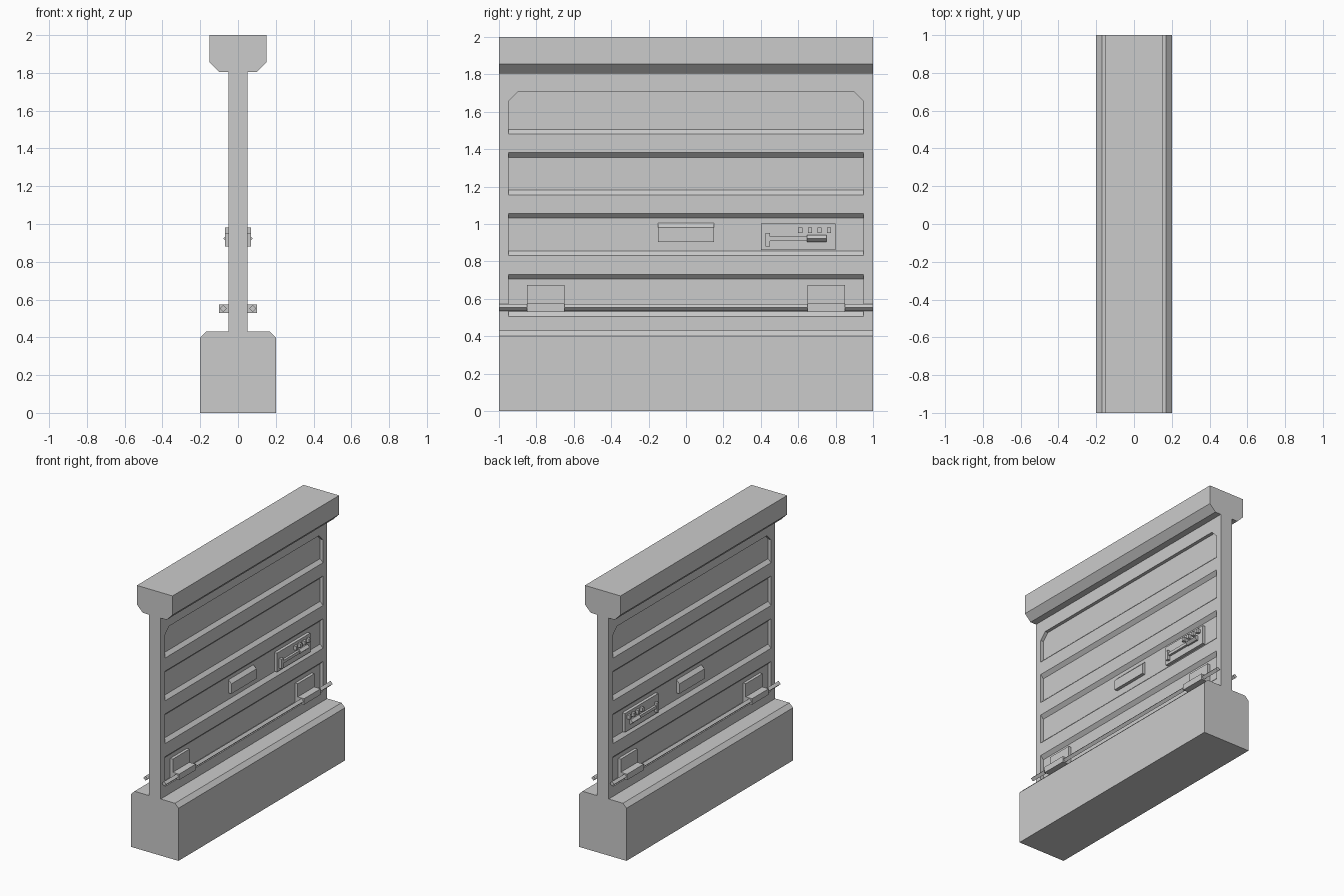
import bpy
import bmesh

cube = bpy.data.objects.get("Cube")
if cube:
    bpy.data.objects.remove(cube, do_unlink=True)

WALL = 0.05      # half thickness of the wall
FLOOR = 0.025    # half thickness inside the recesses


def make_object(name, bm):
    bmesh.ops.recalc_face_normals(bm, faces=bm.faces)
    mesh = bpy.data.meshes.new(name)
    bm.to_mesh(mesh)
    bm.free()
    obj = bpy.data.objects.new(name, mesh)
    bpy.context.scene.collection.objects.link(obj)
    return obj


def loft(bm, ring_a, ring_b):
    """Close a solid between two matching rings of points."""
    a = [bm.verts.new(p) for p in ring_a]
    b = [bm.verts.new(p) for p in ring_b]
    bm.faces.new(a)
    bm.faces.new(b[::-1])
    for i in range(len(a)):
        j = (i + 1) % len(a)
        bm.faces.new((a[i], b[i], b[j], a[j]))


def prism(name, profile, spans, both_sides=True):
    """Extrude an (x, z) profile along y over each span."""
    bm = bmesh.new()
    for y0, y1 in spans:
        loft(bm, [(x, y0, z) for x, z in profile], [(x, y1, z) for x, z in profile])
    obj = make_object(name, bm)
    if both_sides:
        obj.modifiers.new("Mirror", 'MIRROR').use_mirror_merge = False
    return obj


def block(x0, x1, z0, z1):
    return [(x0, z0), (x1, z0), (x1, z1), (x0, z1)]


def symmetric(half):
    return half + [(-x, z) for x, z in reversed(half)]


FULL = [(-1, 1)]

# Main body: foot, wall and top beam
prism("base_beam", symmetric([(0.2, 0), (0.2, 0.4), (0.17, 0.43)]), FULL, False)
prism("top_beam", symmetric([(0.1, 1.805), (0.15, 1.855), (0.15, 2)]), FULL, False)
wall = prism("wall_panel", block(-WALL, WALL, 0.42, 1.815), FULL, False)


# Recesses with sloped sills, cut into both faces
def recess_ring(x, bottom, top, corner, slope_top):
    shift = WALL - x
    z0 = bottom + shift
    z1 = top - shift * slope_top
    w = 0.95
    if corner:
        return [(x, -w, z0), (x, w, z0), (x, w, z1 - corner),
                (x, w - corner, z1), (x, corner - w, z1), (x, -w, z1 - corner)]
    return [(x, -w, z0), (x, w, z0), (x, w, z1), (x, -w, z1)]


bm = bmesh.new()
recesses = [(1.481, 1.705, 0.05, 0)]
recesses += [(1.156 - 0.325 * i, 1.381 - 0.325 * i, 0, 1) for i in range(3)]
for recess in recesses:
    for side in (1, -1):
        rings = [[(side * x, y, z) for x, y, z in recess_ring(d, *recess)]
                 for d in (FLOOR, WALL + 0.01)]
        loft(bm, *rings)
cutter = make_object("recess_cutter", bm)
cutter.hide_render = True

cut = wall.modifiers.new("Recesses", 'BOOLEAN')
cut.operation = 'DIFFERENCE'
cut.solver = 'EXACT'
cut.object = cutter
bpy.context.view_layer.objects.active = wall
bpy.ops.object.modifier_apply(modifier=cut.name)
bpy.data.objects.remove(cutter, do_unlink=True)

# Rail with its brackets
rail_x, rail_z, r = 0.078, 0.553, 0.018
prism("rail", [(rail_x - r, rail_z), (rail_x, rail_z - r),
               (rail_x + r, rail_z), (rail_x, rail_z + r)], FULL)
bracket_spans = [(-0.85, -0.65), (0.65, 0.85)]
prism("bracket_plates", block(0.02, 0.047, 0.53, 0.675), bracket_spans)
prism("bracket_blocks", block(0.02, 0.1, 0.53, 0.575), bracket_spans)

# Central pull handle
prism("pull_handle", [(0.02, 0.905), (WALL, 0.905), (WALL, 0.98),
                      (FLOOR, 1.005), (0.02, 1.005)], [(-0.15, 0.15)])

# Latch panel with lever and buttons
prism("latch_plate", block(0.02, 0.048, 0.86, 1.003), [(0.4, 0.8)])
prism("latch_crossbar", block(0.04, 0.07, 0.88, 0.953), [(0.425, 0.448)])
prism("latch_bar", block(0.04, 0.065, 0.91, 0.932), [(0.448, 0.65)])
prism("latch_grip", [(0.04, 0.905), (0.06, 0.905), (0.078, 0.922),
                     (0.06, 0.94), (0.04, 0.94)], [(0.648, 0.75)])
button_spans = [(0.6 + 0.051 * i, 0.622 + 0.051 * i) for i in range(4)]
prism("latch_buttons", block(0.04, 0.07, 0.953, 0.982), button_spans)
